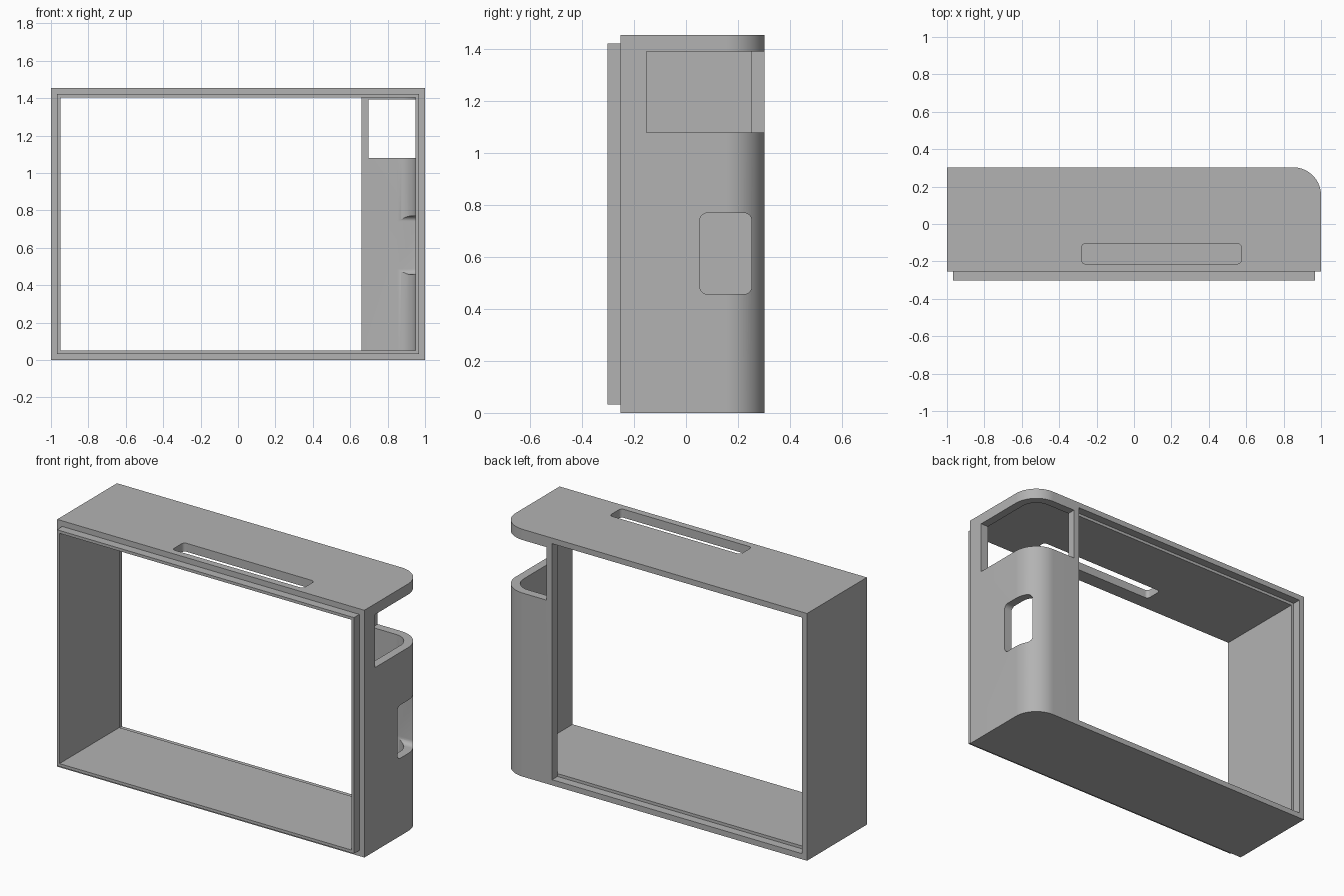
import bpy, bmesh, math
from mathutils import Vector

if "Cube" in bpy.data.objects:
    bpy.data.objects.remove(bpy.data.objects["Cube"])

grey = bpy.data.materials.new("light_grey")
grey.diffuse_color = (0.45, 0.45, 0.45, 1)
grey.use_nodes = True
grey.node_tree.nodes["Principled BSDF"].inputs["Base Color"].default_value = grey.diffuse_color


def prism(name, a, b, axis, radii=(0, 0, 0, 0), seg=20):
    """Box from corner a to corner b; edges along axis may be rounded.
    Radii run anticlockwise from the low-low corner of the other two axes."""
    u, v = [(1, 2), (0, 2), (0, 1)][axis]
    corners = [(a[u], a[v], 1, 1), (b[u], a[v], -1, 1),
               (b[u], b[v], -1, -1), (a[u], b[v], 1, -1)]
    bm = bmesh.new()
    ring = []
    for i, (cu, cv, su, sv) in enumerate(corners):
        r = radii[i]
        for k in range(seg + 1 if r else 1):
            t = math.pi + math.pi / 2 * (i + k / seg)
            p = Vector((0, 0, 0))
            p[axis] = a[axis]
            p[u] = cu + su * r + r * math.cos(t)
            p[v] = cv + sv * r + r * math.sin(t)
            ring.append(bm.verts.new(p))
    face = bm.faces.new(ring)
    new = bmesh.ops.extrude_face_region(bm, geom=[face])["geom"]
    shift = Vector((0, 0, 0))
    shift[axis] = b[axis] - a[axis]
    bmesh.ops.translate(bm, vec=shift, verts=[g for g in new if isinstance(g, bmesh.types.BMVert)])
    bmesh.ops.recalc_face_normals(bm, faces=bm.faces)
    mesh = bpy.data.meshes.new(name)
    bm.to_mesh(mesh)
    bm.free()
    mesh.materials.append(grey)
    ob = bpy.data.objects.new(name, mesh)
    bpy.context.collection.objects.link(ob)
    return ob


def combine(target, tool, operation):
    """Apply a boolean and remove the tool object."""
    tool.hide_render = True
    mod = target.modifiers.new(tool.name, 'BOOLEAN')
    mod.operation, mod.solver, mod.object = operation, 'EXACT', tool
    bpy.context.view_layer.objects.active = target
    bpy.ops.object.modifier_apply(modifier=mod.name)
    bpy.data.objects.remove(tool)


# Outer shell with one rounded rear corner, and the front mating lip
case = prism("case_frame", (-1, -0.253, 0), (1, 0.303, 1.455), 2, (0, 0, 0.15, 0))
combine(case, prism("front_lip", (-0.967, -0.303, 0.033), (0.967, -0.2, 1.422), 1), 'UNION')

cuts = [
    # Hollow inside, following the rounded corner
    prism("cavity", (-0.95, -0.4, 0.05), (0.95, 0.253, 1.405), 2, (0, 0, 0.10, 0)),
    # Rear opening, stepped to take a mating lip
    prism("rear_opening", (-0.967, 0.253, 0.033), (0.66, 0.4, 1.422), 1),
    # Large corner window
    prism("corner_window", (0.697, -0.153, 1.08), (1.2, 0.4, 1.392), 0),
    # Rounded side port
    prism("side_port", (0.8, 0.053, 0.457), (1.2, 0.253, 0.77), 0, (0.03,) * 4, 8),
    # Long slot in the top
    prism("top_slot", (-0.28, -0.213, 1.3), (0.573, -0.105, 1.6), 2, (0.02,) * 4, 8),
]
for cut in cuts:
    combine(case, cut, 'DIFFERENCE')

# Smooth the rounded corners only
bpy.ops.object.select_all(action='DESELECT')
case.select_set(True)
bpy.context.view_layer.objects.active = case
bpy.ops.object.shade_smooth_by_angle(angle=math.radians(30))
